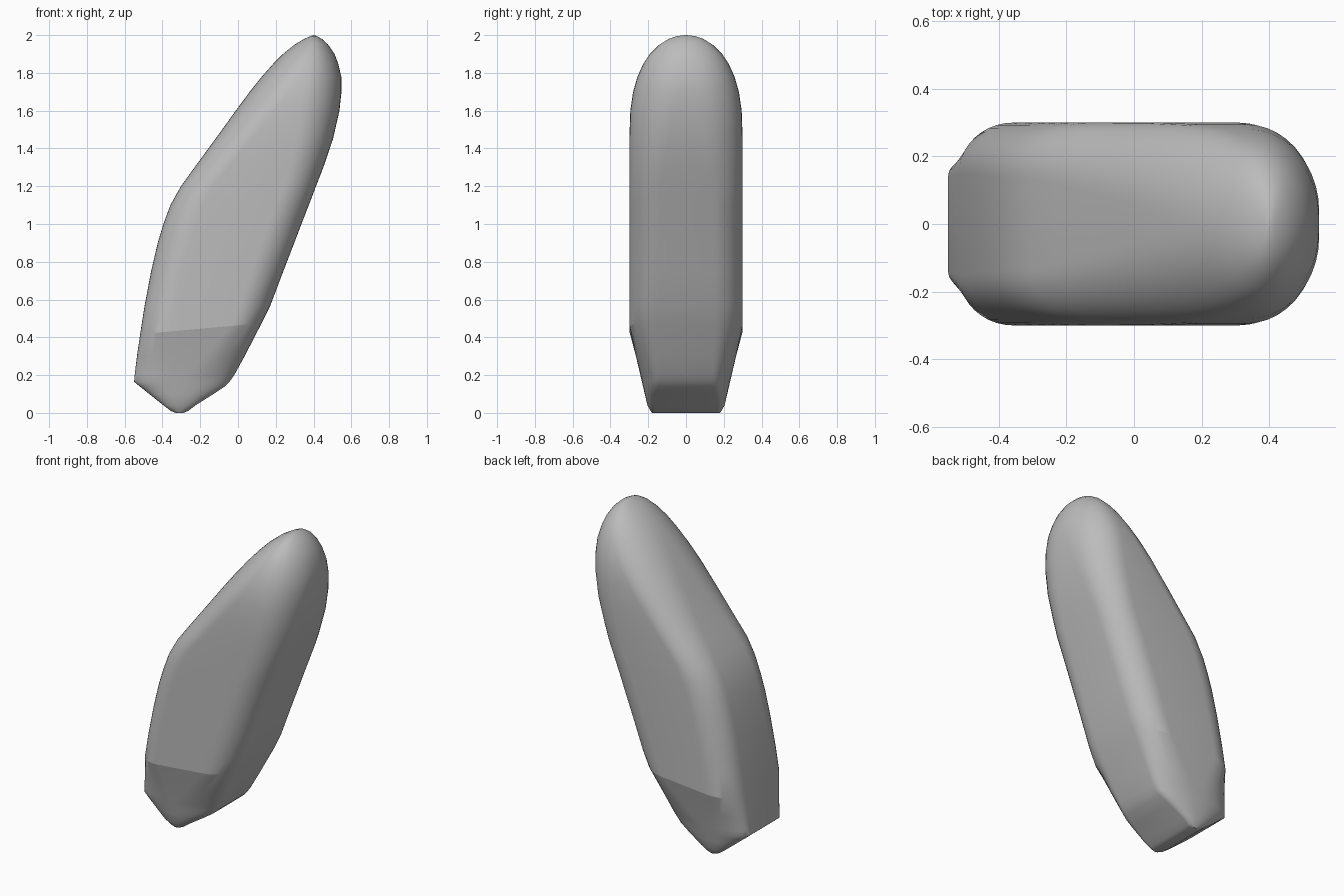
import bpy
import bmesh
import math

STEPS = 10          # segments in each rounded corner
CREASE_Z = 0.45     # height where the tapered foot starts

# Side outline: height, left edge, right edge
OUTLINE = [
    (0, -.33, -.29), (.01, -.355, -.265), (.04, -.395, -.225), (.1, -.47, -.13),
    (.14, -.52, -.07), (.165, -.55, -.045), (.2, -.547, -.02), (.3, -.535, .035),
    (CREASE_Z, -.518, .125), (.565, -.495, .17), (.75, -.46, .24), (.9, -.425, .298),
    (1, -.395, .336), (1.1, -.358, .375), (1.2, -.302, .413), (1.3, -.23, .452),
    (1.45, -.12, .503), (1.6, -.012, .537), (1.7, .062, .548), (1.78, .126, .547),
    (1.85, .188, .53), (1.9, .238, .511), (1.95, .3, .477), (1.98, .35, .444),
    (1.995, .385, .417), (2, .398, .404),
]
# Corner rounding along the height, as shares of half depth and half width
ROUND_X = [(0, .9), (.17, .95), (CREASE_Z, .5), (1.2, .47), (1.5, .65), (1.75, .9), (1.9, 1)]
ROUND_Y = [(0, .1), (.17, .4), (CREASE_Z, .5), (1.2, .55), (1.5, .72), (1.75, .9), (1.9, 1)]


def blend(table, z):
    """Linear interpolation in a table of (height, value)."""
    for (z0, v0), (z1, v1) in zip(table, table[1:]):
        if z <= z1:
            return v0 + (v1 - v0) * (z - z0) / (z1 - z0)
    return table[-1][1]


def half_width(z):
    """Tapered foot, straight middle, domed tip."""
    if z < CREASE_Z:
        return .3 - .105 * (1 - z / CREASE_Z) - .015 * max(0, 1 - z / .03)
    if z > 1.45:
        t = (z - 1.45) / .55
        return .3 * math.sqrt(max(.0003, 1 - t ** 2.6))
    return .3


def section(z, left, right):
    """Rounded rectangle made of four elliptical corners."""
    middle, depth, width = (left + right) / 2, (right - left) / 2, half_width(z)
    rx, ry = depth * blend(ROUND_X, z), width * blend(ROUND_Y, z)
    points = []
    for quarter, (sx, sy) in enumerate([(1, 1), (-1, 1), (-1, -1), (1, -1)]):
        for i in range(STEPS + 1):
            angle = (quarter + i / STEPS) * math.pi / 2
            x = middle + sx * (depth - rx) + rx * math.cos(angle)
            y = sy * (width - ry) + ry * math.sin(angle)
            tilt = .09 * (x + .15) if z == CREASE_Z else 0
            points.append((x, y, z + tilt))
    return points


# Body: sections lofted from the foot to the tip
bm = bmesh.new()
rings = [[bm.verts.new(p) for p in section(*row)] for row in OUTLINE]
for lower, upper in zip(rings, rings[1:]):
    for i in range(len(lower)):
        j = (i + 1) % len(lower)
        bm.faces.new((lower[i], lower[j], upper[j], upper[i]))
bm.faces.new(rings[0][::-1])
bm.faces.new(rings[-1])
crease = {v for row, ring in zip(OUTLINE, rings) if row[0] == CREASE_Z for v in ring}
crease_edges = [e for e in bm.edges if all(v in crease for v in e.verts)
                and all(abs(v.co.y) > .27 for v in e.verts)]
crease_points = [(e.verts[0].co + e.verts[1].co) / 2 for e in crease_edges]
bmesh.ops.remove_doubles(bm, verts=bm.verts, dist=.0005)
bmesh.ops.recalc_face_normals(bm, faces=bm.faces)
mesh = bpy.data.meshes.new("body")
bm.to_mesh(mesh)
bm.free()

cube = bpy.data.objects.get("Cube")
if cube:
    bpy.data.objects.remove(cube, do_unlink=True)
body = bpy.data.objects.new("body", mesh)
bpy.context.collection.objects.link(body)

# Plain grey finish
grey = bpy.data.materials.new("plain_grey")
grey.use_nodes = True
colour = (.5, .5, .5, 1)
grey.diffuse_color = colour
grey.node_tree.nodes["Principled BSDF"].inputs["Base Color"].default_value = colour
mesh.materials.append(grey)

# Smooth shading with a crisp line above the tapered foot
bpy.context.view_layer.objects.active = body
body.select_set(True)
bpy.ops.object.shade_smooth_by_angle(angle=math.radians(38))
for edge in mesh.edges:
    a, b = (mesh.vertices[i].co for i in edge.vertices)
    if any(((a + b) / 2 - p).length < .001 for p in crease_points):
        edge.use_edge_sharp = True
